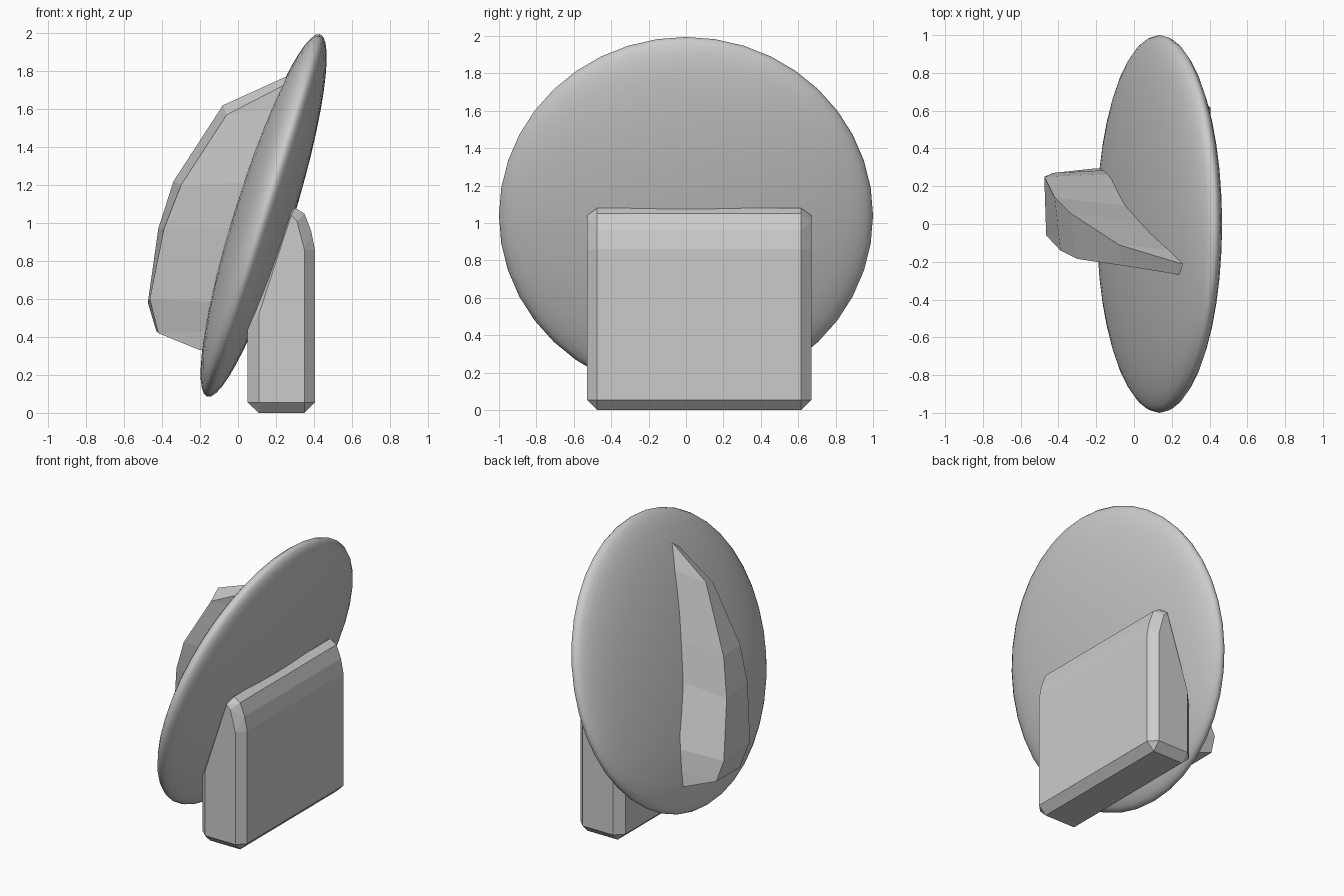
import bpy, bmesh, math
from mathutils import Matrix

if "Cube" in bpy.data.objects:
    bpy.data.objects.remove(bpy.data.objects["Cube"])

TILT = math.radians(17.3)
CX, CZ = 0.135, 1.04


def finish(bm, name, smooth=False):
    bmesh.ops.recalc_face_normals(bm, faces=bm.faces)
    for f in bm.faces:
        f.smooth = smooth
    me = bpy.data.meshes.new(name)
    bm.to_mesh(me)
    bm.free()
    ob = bpy.data.objects.new(name, me)
    bpy.context.collection.objects.link(ob)
    return ob


# Tilted lens-shaped dial
bm = bmesh.new()
bmesh.ops.create_uvsphere(bm, u_segments=40, v_segments=24, radius=1)
turn = Matrix.Rotation(TILT + math.pi / 2, 4, 'Y')
bmesh.ops.transform(bm, verts=bm.verts,
                    matrix=Matrix.Translation((CX, 0, CZ)) @ turn @ Matrix.Diagonal((1, 1, 0.155, 1)))
finish(bm, "dial", True)

# Chamfered support block, with its slanted side against the dial
outline = [(.11, 0), (.35, 0), (.405, .055), (.405, .86), (.385, .96), (.35, 1.05),
           (.30, 1.08), (.27, 1.06), (.05, .45), (.05, .055)]
cap = [(.11, .055), (.35, .055), (.35, .86), (.31, 1.01), (.28, 1.04), (.11, .52)]
bm = bmesh.new()
for pts, ys in ((outline, (-.475, .615)), (cap, (-.53, .67))):
    for y in ys:
        for x, z in pts:
            bm.verts.new((x, y, z))
bmesh.ops.convex_hull(bm, input=bm.verts)
bmesh.ops.dissolve_limit(bm, angle_limit=0.02, verts=bm.verts, edges=bm.edges)
finish(bm, "support_block")

# Twisted fin: near edge, far edge, and the two root y positions inside the dial
stations = [
    ((-.20, .295, .34), (-.20, -.04, .33), .29, -.08),
    ((-.43, .27, .43), (-.42, -.01, .42), .29, -.10),
    ((-.475, .25, .58), (-.465, -.06, .60), .27, -.15),
    ((-.42, .14, .97), (-.39, -.14, .97), .08, -.22),
    ((-.34, .06, 1.22), (-.30, -.185, 1.20), -.01, -.25),
    ((-.08, -.11, 1.62), (-.06, -.22, 1.57), -.15, -.27),
    ((.25, -.21, 1.77), (.25, -.27, 1.73), -.21, -.27),
]
bm = bmesh.new()
rings = []
for a, b, ya, yb in stations:
    root_x = CX + (a[2] - CZ) * math.tan(TILT)
    pts = [(root_x, ya, a[2]), a, b, (root_x, yb, a[2])]
    rings.append([bm.verts.new(p) for p in pts])
for r, s in zip(rings, rings[1:]):
    for i in range(4):
        j = (i + 1) % 4
        bm.faces.new((r[i], r[j], s[j], s[i]))
bm.faces.new(rings[0])
bm.faces.new(rings[-1])
finish(bm, "pointer_fin")
